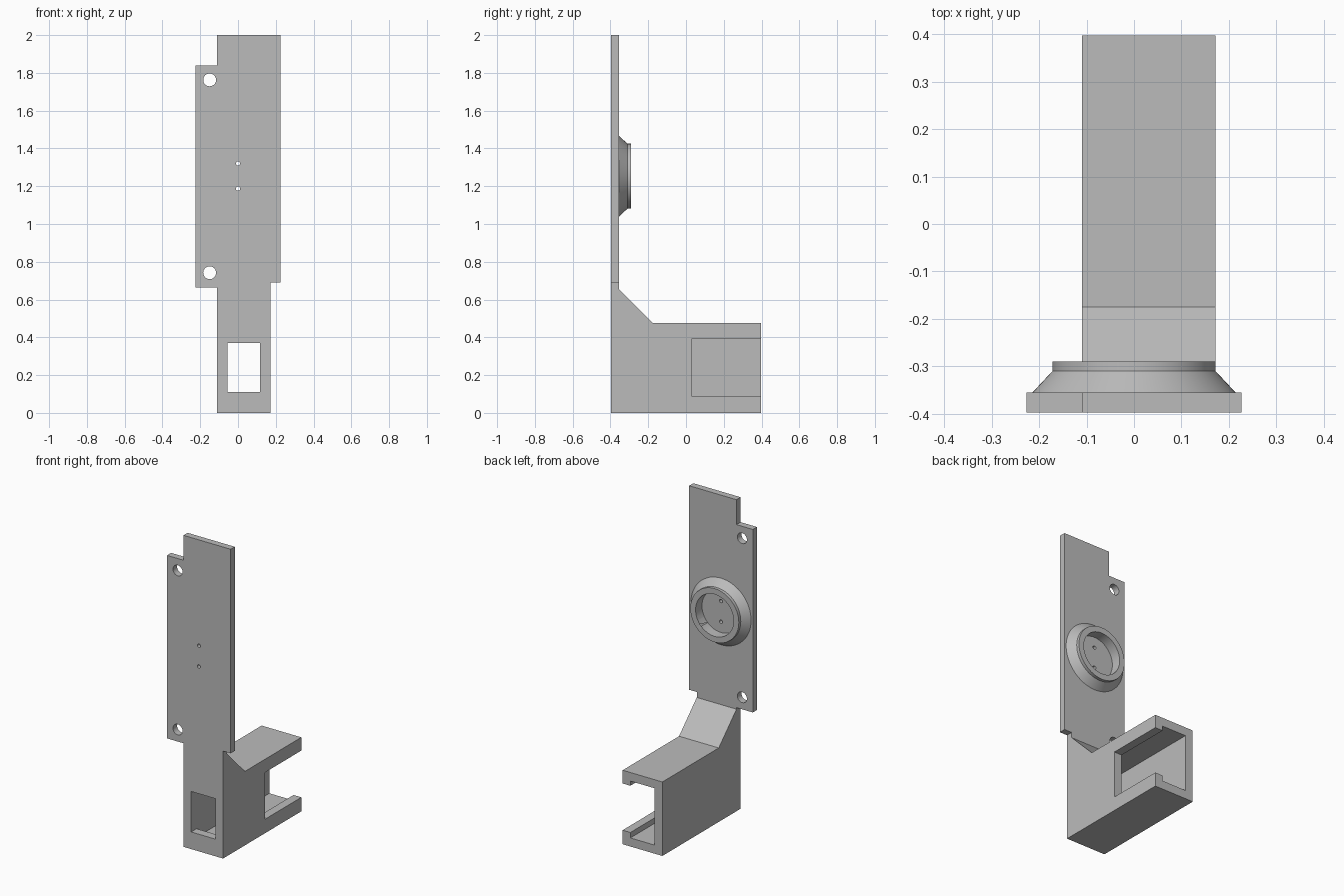
import bpy, bmesh, math
from mathutils import Matrix, Vector

cube = bpy.data.objects.get("Cube")
if cube:
    bpy.data.objects.remove(cube, do_unlink=True)

grey = bpy.data.materials.new("plain grey")
grey.use_nodes = True
colour = (0.5, 0.5, 0.5, 1)
grey.diffuse_color = colour
grey.node_tree.nodes["Principled BSDF"].inputs["Base Color"].default_value = colour

FRONT, BACK = -0.397, 0.397
PLATE_BACK = -0.355
LEFT, RIGHT = -0.11, 0.172
BOSS_Z = 1.253


def make(name, bm):
    bmesh.ops.recalc_face_normals(bm, faces=bm.faces)
    mesh = bpy.data.meshes.new(name)
    bm.to_mesh(mesh)
    bm.free()
    mesh.materials.append(grey)
    obj = bpy.data.objects.new(name, mesh)
    bpy.context.collection.objects.link(obj)
    return obj


def prism(name, points, direction):
    """Extrude a closed outline of 3D points along a direction."""
    bm = bmesh.new()
    face = bm.faces.new([bm.verts.new(p) for p in points])
    ext = bmesh.ops.extrude_face_region(bm, geom=[face])["geom"]
    verts = [v for v in ext if isinstance(v, bmesh.types.BMVert)]
    bmesh.ops.translate(bm, verts=verts, vec=direction)
    return make(name, bm)


def box(name, x0, x1, y0, y1, z0, z1):
    outline = [(x0, y0, z0), (x1, y0, z0), (x1, y0, z1), (x0, y0, z1)]
    return prism(name, outline, (0, y1 - y0, 0))


def cylinder(name, x, z, r0, r1, y0, y1, sides=64):
    """Cylinder or cone along y, radius r0 at y0 and r1 at y1."""
    bm = bmesh.new()
    turn = Matrix.Translation((x, (y0 + y1) / 2, z)) @ Matrix.Rotation(-math.pi / 2, 4, 'X')
    bmesh.ops.create_cone(bm, cap_ends=True, segments=sides, radius1=r0,
                          radius2=r1, depth=y1 - y0, matrix=turn)
    return make(name, bm)


def combine(target, tool, operation):
    tool.hide_render = True
    mod = target.modifiers.new(tool.name, 'BOOLEAN')
    mod.operation, mod.solver, mod.object = operation, 'EXACT', tool
    bpy.context.view_layer.objects.active = target
    bpy.ops.object.modifier_apply(modifier=mod.name)
    bpy.data.objects.remove(tool, do_unlink=True)


# Base block with its sloped brace, drawn as a side profile
side = [(FRONT, 0), (BACK, 0), (BACK, 0.475), (-0.175, 0.475),
        (PLATE_BACK, 0.655), (FRONT, 0.655)]
bracket = prism("mounting_bracket", [(LEFT, y, z) for y, z in side], (RIGHT - LEFT, 0, 0))

# Upright plate with stepped corners
outline = [(LEFT, 0.6), (RIGHT, 0.6), (RIGHT, 0.69), (0.226, 0.69), (0.226, 2), (LEFT, 2),
           (LEFT, 1.84), (-0.226, 1.84), (-0.226, 0.665), (LEFT, 0.665)]
plate = prism("plate", [(x, FRONT, z) for x, z in outline], (0, PLATE_BACK - FRONT, 0))
combine(bracket, plate, 'UNION')

# Round boss: foot sunk in the plate, flared skirt, straight rim
bm = bmesh.new()
profile = [(0, -0.375), (0.214, -0.375), (0.214, PLATE_BACK), (0.172, -0.31),
           (0.172, -0.29), (0, -0.29)]
verts = [bm.verts.new((r, y, BOSS_Z)) for r, y in profile]
edges = [bm.edges.new(pair) for pair in zip(verts, verts[1:])]
bmesh.ops.spin(bm, geom=verts + edges, cent=(0, 0, BOSS_Z), axis=(0, 1, 0),
               angle=math.tau, steps=64)
bmesh.ops.remove_doubles(bm, verts=bm.verts, dist=0.0001)
combine(bracket, make("boss", bm), 'UNION')

# Recess in the boss, pin holes and screw holes
combine(bracket, cylinder("recess", 0, BOSS_Z, 0.135, 0.135, PLATE_BACK, -0.2), 'DIFFERENCE')
for x, z, r in [(0, 1.32, 0.011), (0, 1.187, 0.011), (-0.15, 1.763, 0.034), (-0.15, 0.742, 0.034)]:
    combine(bracket, cylinder("hole", x, z, r, r, -0.5, -0.3, 32), 'DIFFERENCE')

# Hollow channel, front window and side slot
for cutter in [("channel", -0.055, 0.117, -0.342, 0.5, 0.055, 0.42),
               ("window", -0.055, 0.117, -0.5, -0.3, 0.11, 0.37),
               ("side_slot", 0.1, 0.3, 0.028, 0.5, 0.09, 0.39)]:
    combine(bracket, box(*cutter), 'DIFFERENCE')

# Smooth round walls, crisp edges
bpy.ops.object.select_all(action='DESELECT')
bracket.select_set(True)
bpy.context.view_layer.objects.active = bracket
bpy.ops.object.shade_smooth_by_angle(angle=math.radians(25))
